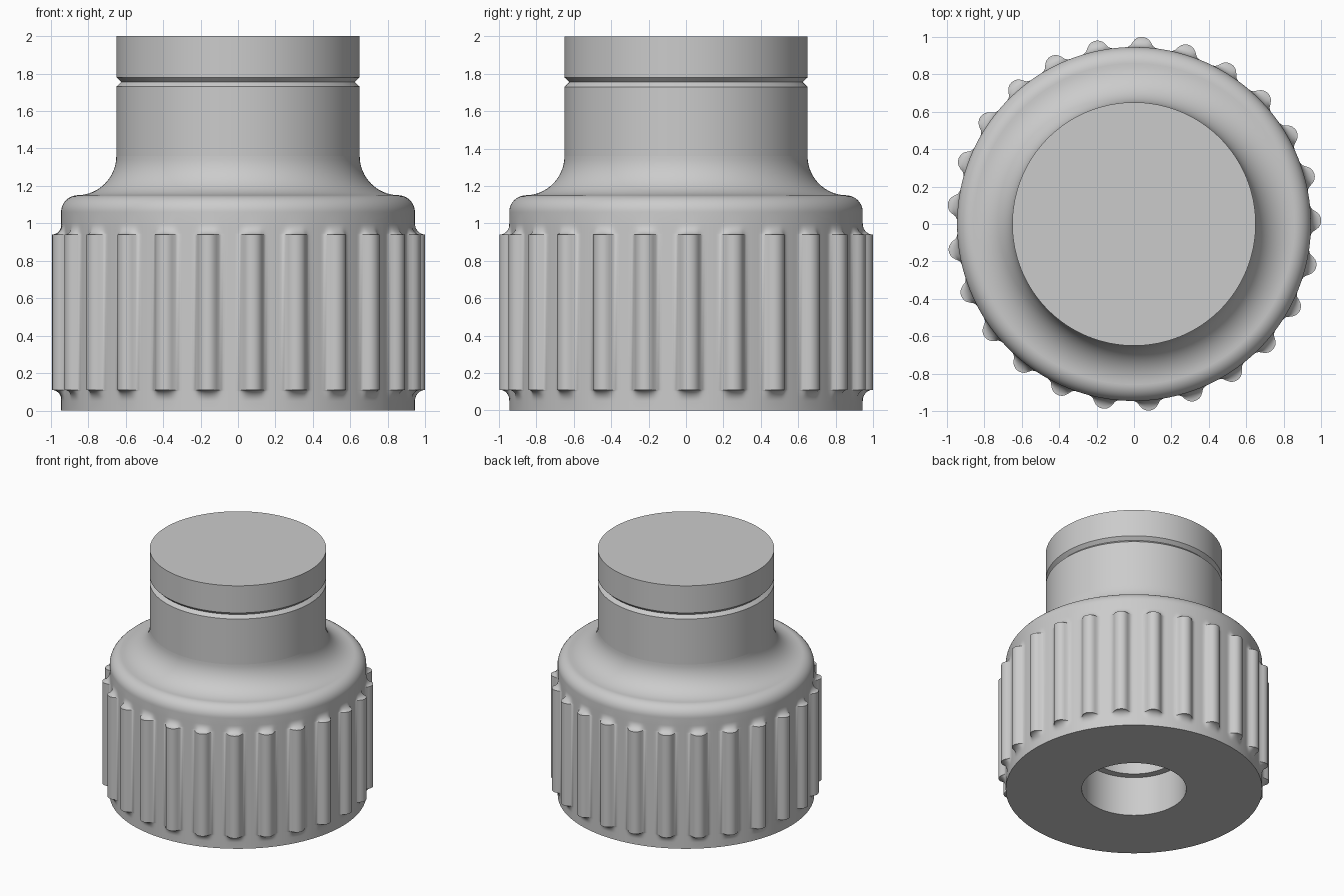
import bpy
import bmesh
from math import sin, cos, sqrt, pi, radians

cube = bpy.data.objects.get("Cube")
if cube:
    bpy.data.objects.remove(cube, do_unlink=True)

RIBS = 25
STEPS = 20                     # samples per rib pitch
SEGS = RIBS * STEPS
PHASE = radians(1.1)
GRIP_R, NECK_R = 0.945, 0.65
RIB_R, FILLET = 0.055, 0.04    # rib crown and root radii
RIB_LOW, RIB_HIGH, END = 0.11, 0.94, 0.06

grey = bpy.data.materials.new("plain grey")
grey.use_nodes = True
colour = (0.6, 0.6, 0.6, 1)
grey.diffuse_color = colour
grey.node_tree.nodes["Principled BSDF"].inputs["Base Color"].default_value = colour


def rib_height(step):
    """Rounded rib with a concave root, by position within one pitch."""
    s = abs(step - STEPS / 2) / SEGS * 2 * pi * GRIP_R
    reach = sqrt((RIB_R + FILLET) ** 2 - FILLET ** 2)
    if s < reach * RIB_R / (RIB_R + FILLET):
        return sqrt(RIB_R ** 2 - s ** 2)
    if s < reach:
        return FILLET - sqrt(FILLET ** 2 - (reach - s) ** 2)
    return 0.0


def arc(cx, cz, r, start, end, n):
    return [(cx + r * cos(radians(start + (end - start) * i / n)),
             cz + r * sin(radians(start + (end - start) * i / n)), 0)
            for i in range(n + 1)]


def lathe(name, profile):
    """Revolve (radius, z, rib amount) points; radius 0 closes the end."""
    bm = bmesh.new()
    rings = []
    for r, z, amount in profile:
        if r == 0:
            rings.append([bm.verts.new((0, 0, z))] * SEGS)
            continue
        ring = []
        for i in range(SEGS):
            a = PHASE + 2 * pi * (i - STEPS / 2) / SEGS
            d = r + amount * rib_height(i % STEPS)
            ring.append(bm.verts.new((d * cos(a), d * sin(a), z)))
        rings.append(ring)
    for low, high in zip(rings, rings[1:]):
        for i in range(SEGS):
            j = (i + 1) % SEGS
            corners = [low[i], low[j], high[j], high[i]]
            bm.faces.new(list(dict.fromkeys(corners)))
    mesh = bpy.data.meshes.new(name)
    bm.to_mesh(mesh)
    bm.free()
    mesh.materials.append(grey)
    obj = bpy.data.objects.new(name, mesh)
    bpy.context.collection.objects.link(obj)
    bpy.ops.object.select_all(action='DESELECT')
    obj.select_set(True)
    bpy.context.view_layer.objects.active = obj
    bpy.ops.object.shade_smooth_by_angle(angle=radians(38))
    return obj


# Concave run-out at both rib ends
fade = [(1 - cos(pi / 2 * k / 8), 1 - sin(pi / 2 * k / 8)) for k in range(9)]
ribs_bottom = [(GRIP_R, RIB_LOW - END * t, v) for t, v in reversed(fade)]
ribs_top = [(GRIP_R, RIB_HIGH + END * t, v) for t, v in fade]

# Ribbed grip with stepped bore, rounded shoulder and fillet up to the neck
bore = [(0, 0.9, 0), (0.33, 0.9, 0), (0.33, 0.32, 0), (0.385, 0.32, 0), (0.385, 0, 0)]
shoulder = arc(0.855, 1.06, 0.09, 0, 90, 12)
neck_fillet = arc(NECK_R + 0.21, 1.36, 0.21, 270, 180, 16)
lathe("ribbed_grip", bore + [(GRIP_R, 0, 0)] + ribs_bottom + ribs_top
      + shoulder + neck_fillet)

# Neck with a V groove and a flat top
lathe("grooved_neck", [(NECK_R, 1.36, 0), (NECK_R, 1.73, 0), (0.624, 1.755, 0),
                       (NECK_R, 1.78, 0), (NECK_R, 2, 0), (0, 2, 0)])
